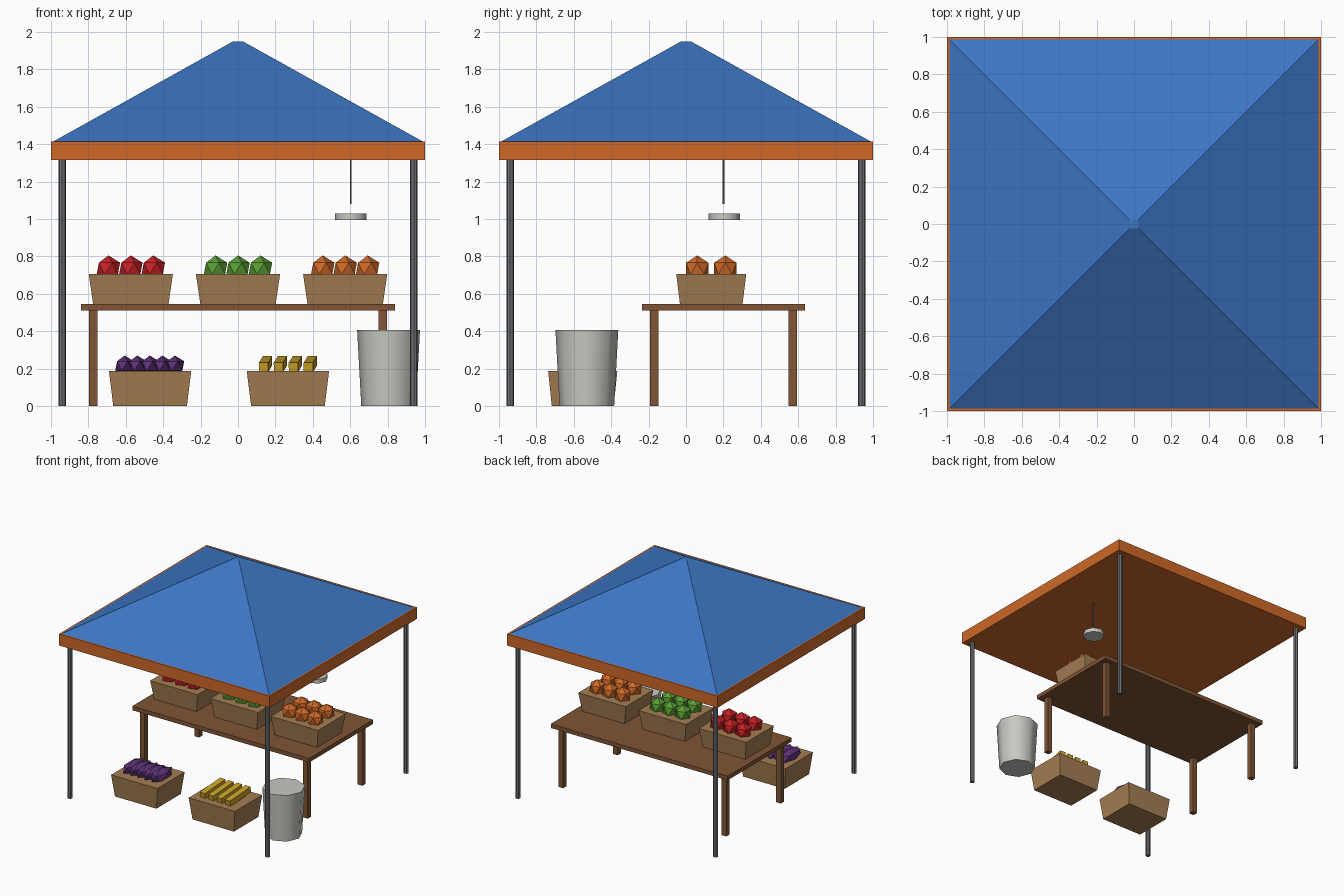
import bpy, bmesh, math
from mathutils import Matrix

if "Cube" in bpy.data.objects:
    bpy.data.objects.remove(bpy.data.objects["Cube"])


def colour(name, r, g, b):
    m = bpy.data.materials.new(name)
    m.diffuse_color = (r, g, b, 1)
    m.use_nodes = True
    m.node_tree.nodes["Principled BSDF"].inputs["Base Color"].default_value = m.diffuse_color
    return m


BLUE = colour("canopy blue", .045, .18, .55)
ORANGE = colour("orange", .62, .14, .02)
CRATE = colour("crate tan", .376, .21, .085)
WOOD = colour("table brown", .216, .091, .036)
STEEL = colour("pole grey", .15, .16, .175)
SILVER = colour("pale metal", .58, .58, .54)
RED = colour("red", .56, .015, .019)
GREEN = colour("green", .1, .34, .035)
PURPLE = colour("purple", .12, .033, .2)
YELLOW = colour("yellow", .6, .37, .022)


def finish(bm, name, mat, loc, smooth=False):
    me = bpy.data.meshes.new(name)
    bm.to_mesh(me)
    bm.free()
    me.materials.append(mat)
    ob = bpy.data.objects.new(name, me)
    ob.location = loc
    bpy.context.collection.objects.link(ob)
    if smooth:
        bpy.ops.object.select_all(action='DESELECT')
        ob.select_set(True)
        bpy.context.view_layer.objects.active = ob
        bpy.ops.object.shade_smooth_by_angle(angle=math.radians(60))
    return ob


def box(name, mat, loc, size, taper=1.0):
    """Box centred on loc; the bottom is scaled by taper."""
    bm = bmesh.new()
    bmesh.ops.create_cube(bm, size=1)
    for v in bm.verts:
        k = taper if v.co.z < 0 else 1
        v.co = (v.co.x * size[0] * k, v.co.y * size[1] * k, v.co.z * size[2])
    return finish(bm, name, mat, loc)


def cone(name, mat, x, y, z0, z1, r0, r1, sides=8, turn=0, smooth=False):
    bm = bmesh.new()
    bmesh.ops.create_cone(bm, cap_ends=True, segments=sides, radius1=r0, radius2=r1,
                          depth=z1 - z0, matrix=Matrix.Rotation(turn, 4, 'Z'))
    return finish(bm, name, mat, (x, y, (z0 + z1) / 2), smooth)


def ball(name, mat, loc, r, stretch=1.0):
    bm = bmesh.new()
    bmesh.ops.create_icosphere(bm, subdivisions=1, radius=r)
    for v in bm.verts:
        v.co.y *= stretch
    return finish(bm, name, mat, loc)


# canopy: valance slab, pyramid roof and four poles
box("valance", ORANGE, (0, 0, 1.365), (2, 2, .1))
cone("canopy_roof", BLUE, 0, 0, 1.415, 1.95, .986 * math.sqrt(2), .025 * math.sqrt(2),
     sides=4, turn=math.pi / 4)
for sx in (-1, 1):
    for sy in (-1, 1):
        cone("pole", STEEL, sx * .94, sy * .94, 0, 1.32, .02, .02)

# table
box("table_top", WOOD, (0, .2, .5275), (1.68, .87, .035))
for x in (-.775, .775):
    for y in (-.17, .57):
        box("table_leg", WOOD, (x, y, .256), (.045, .045, .512))

# crates of round fruit on the table
for x, mat, name in ((-.573, RED, "red_fruit"), (0, GREEN, "green_fruit"), (.573, ORANGE, "orange_fruit")):
    box("table_crate", CRATE, (x, .135, .625), (.45, .374, .16), .895)
    for i in (-1, 0, 1):
        for j in (-1, 1):
            ball(name, mat, (x + .12 * i, .135 + .075 * j, .735), .07)

# crates on the ground in front
for x in (-.47, .267):
    box("ground_crate", CRATE, (x, -.552, .0935), (.44, .37, .187), .895)
for i in range(-2, 3):
    ball("long_purple_vegetable", PURPLE, (-.472 + .067 * i, -.552, .214), .056, 2.4)
for i in range(4):
    b = box("yellow_fruit", YELLOW, (.147 + .08 * i, -.552, .224), (.05, .25, .05))
    b.rotation_euler = (math.radians(8), 0, math.radians(-5))

# bin
cone("bin", SILVER, .805, -.53, 0, .405, .146, .168, smooth=True)

# hanging lamp
cone("lamp_cord", STEEL, .603, .2, 1.08, 1.32, .005, .005, sides=6)
cone("lamp_shade", SILVER, .603, .205, .995, 1.03, .085, .085, smooth=True)
